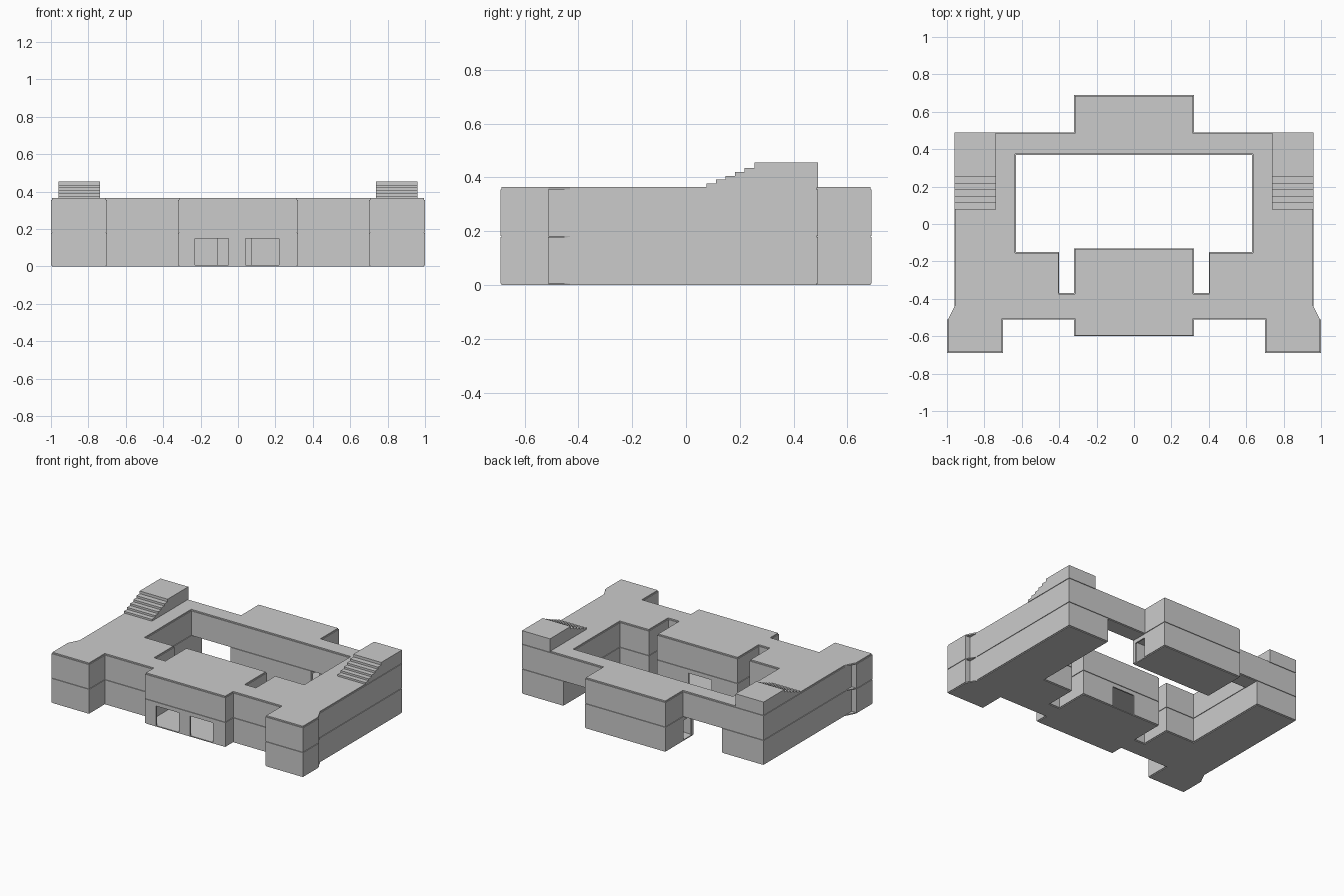
import bpy, bmesh
from mathutils import Vector

if "Cube" in bpy.data.objects:
    bpy.data.objects.remove(bpy.data.objects["Cube"])

# Right-hand halves of the floor plans (counter-clockwise, start/end on x = 0)
FRONT = [(0, -.6), (.32, -.6), (.32, -.51), (.70, -.51), (.70, -.69), (1, -.69), (1, -.51)]
STEP, CHAMFER = [(.96, -.51)], [(.96, -.43)]
BACK_LOW = [(.96, .49), (.63, .49)]
BACK_HIGH = [(.96, .49), (.32, .49), (.32, .69), (0, .69), (0, .37), (.63, .37)]
COURT = [(.63, -.15), (.40, -.15), (.40, -.37), (.32, -.37), (.32, -.13), (0, -.13)]
PAVILION = [(0, .37), (.32, .37), (.32, .69), (0, .69)]


def inset(pts, d):
    """Shrink a half plan by d, leaving the centre line in place."""
    lines, n = [], len(pts)
    for i in range(n):
        a, b = Vector(pts[i]), Vector(pts[(i + 1) % n])
        e = (b - a).normalized()
        shift = 0 if abs(a.x) + abs(b.x) < 1e-6 else d
        lines.append((a + Vector((-e.y, e.x)) * shift, e))
    out = []
    for i in range(n):
        (p, u), (q, v) = lines[i - 1], lines[i]
        w = q - p
        t = (w.x * v.y - w.y * v.x) / (u.x * v.y - u.y * v.x)
        out.append(tuple(p + u * t))
    return out


def finish(name, bm):
    bmesh.ops.recalc_face_normals(bm, faces=bm.faces)
    me = bpy.data.meshes.new(name)
    bm.to_mesh(me)
    bm.free()
    ob = bpy.data.objects.new(name, me)
    bpy.context.collection.objects.link(ob)
    return ob


def storey(name, half, z0, z1, shrink=0):
    """Mirror a half plan across x = 0 and extrude it."""
    half = inset(half, shrink) if shrink else half
    bm = bmesh.new()
    for pts in (half, [(-x, y) for x, y in reversed(half)]):
        bm.faces.new([bm.verts.new((x, y, z0)) for x, y in pts])
    bmesh.ops.remove_doubles(bm, verts=bm.verts, dist=1e-5)
    r = bmesh.ops.extrude_face_region(bm, geom=bm.faces[:], use_keep_orig=True)
    top = [v for v in r["geom"] if isinstance(v, bmesh.types.BMVert)]
    bmesh.ops.translate(bm, verts=top, vec=(0, 0, z1 - z0))
    return finish(name, bm)


def cut_box(target, x0, x1, y0, y1, top):
    """Cut a box-shaped room or doorway out of a wall block."""
    bm = bmesh.new()
    bmesh.ops.create_cube(bm, size=1)
    for v in bm.verts:
        v.co = (x1 if v.co.x > 0 else x0, y1 if v.co.y > 0 else y0, top if v.co.z > 0 else -.05)
    cutter = finish("cutter", bm)
    cutter.hide_render = True
    mod = target.modifiers.new("cut", "BOOLEAN")
    mod.operation, mod.solver, mod.object = "DIFFERENCE", "EXACT", cutter
    bpy.context.view_layer.objects.active = target
    bpy.ops.object.modifier_apply(modifier=mod.name)
    bpy.data.objects.remove(cutter)


# Ground and upper walls
ground = storey("ground_walls", FRONT + STEP + BACK_LOW + COURT, .006, .178)
pavilion = storey("rear_block_ground_walls", PAVILION, .006, .178)
storey("upper_walls", FRONT + STEP + BACK_HIGH + COURT, .182, .356)

# Slabs, slightly set back from the walls to leave shadow grooves
storey("base_slab", FRONT + CHAMFER + BACK_LOW + COURT, 0, .007, .005)
storey("rear_base_slab", PAVILION, 0, .007, .005)
storey("middle_slab", FRONT + CHAMFER + BACK_HIGH + COURT, .177, .183, .005)
storey("roof_slab", FRONT + CHAMFER + BACK_HIGH + COURT, .355, .365, .005)

# Hollow lobby with two front doors and one courtyard door
cut_box(ground, -.31, .31, -.59, -.14, .17)
cut_box(ground, -.23, -.05, -.65, -.55, .15)
cut_box(ground, .04, .22, -.65, -.55, .15)
cut_box(ground, -.11, .07, -.2, -.1, .15)

# Hollow rear block with a door on each side
cut_box(pavilion, -.31, .31, .38, .68, .17)
cut_box(pavilion, -.4, .4, .395, .485, .15)

# Roof stairs on both wings
ys = [.077, .112, .147, .182, .217, .255]
zs = [.378, .392, .406, .421, .436, .455]
profile = [(.49, .36), (ys[0], .36)]
for i, (y, z) in enumerate(zip(ys, zs)):
    profile += [(y, z), (ys[i + 1] if i < 5 else .49, z)]
for side, name in ((-1, "left_roof_stairs"), (1, "right_roof_stairs")):
    bm = bmesh.new()
    face = bm.faces.new([bm.verts.new((side * .738, y, z)) for y, z in profile])
    r = bmesh.ops.extrude_face_region(bm, geom=[face], use_keep_orig=True)
    moved = [v for v in r["geom"] if isinstance(v, bmesh.types.BMVert)]
    bmesh.ops.translate(bm, verts=moved, vec=(side * .222, 0, 0))
    finish(name, bm)
